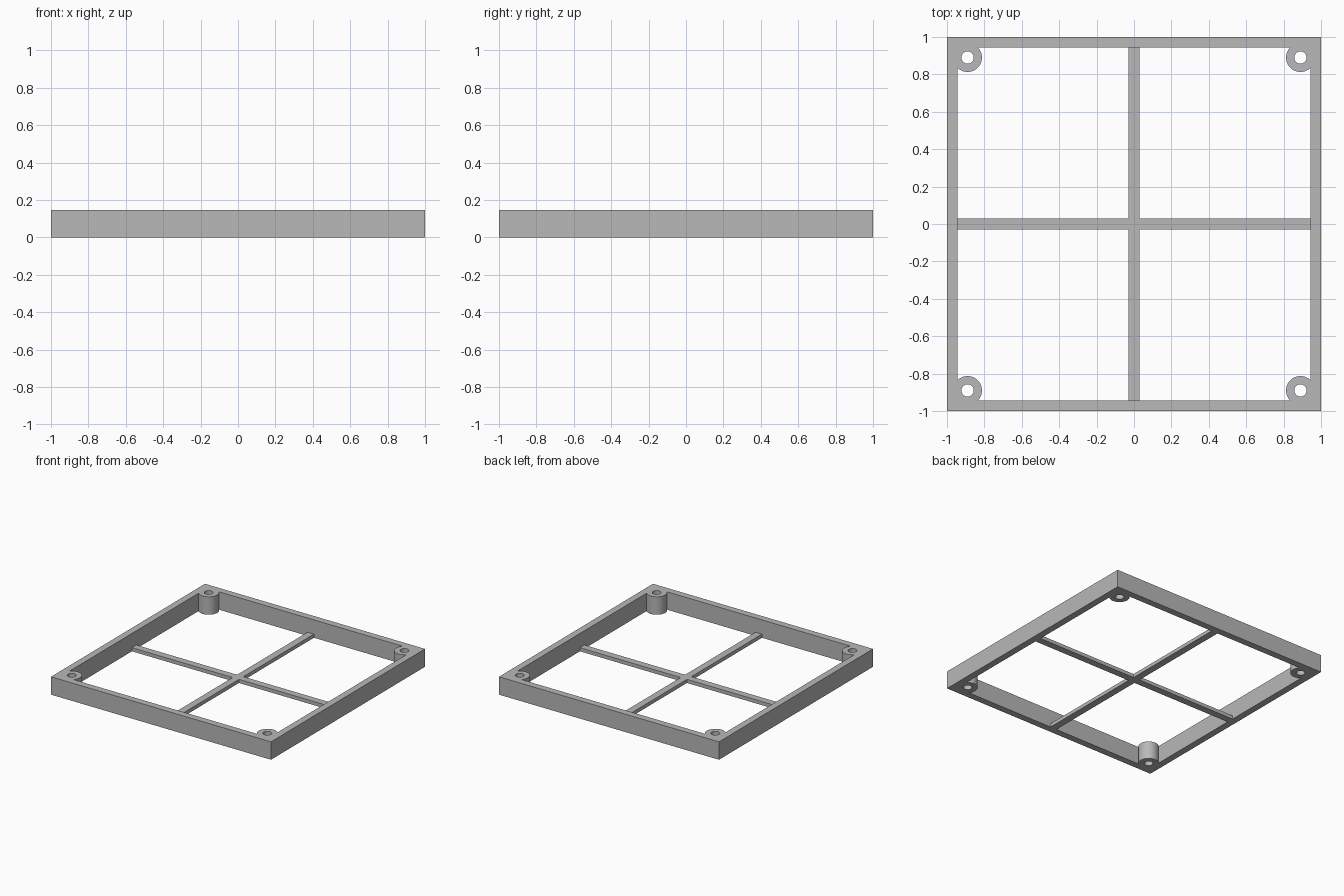
import bpy
import bmesh

cube = bpy.data.objects.get("Cube")
if cube:
    bpy.data.objects.remove(cube, do_unlink=True)

HEIGHT = 0.147
INNER = 0.944        # half width of the opening
BAR = 0.029          # half width of a cross bar
BAR_HEIGHT = 0.03
POST = 0.89          # post centre offset

grey = bpy.data.materials.new("plain grey")
grey.use_nodes = True
colour = (0.48, 0.48, 0.48, 1)
grey.diffuse_color = colour
grey.node_tree.nodes["Principled BSDF"].inputs["Base Color"].default_value = colour


def add_object(name, bm):
    mesh = bpy.data.meshes.new(name)
    bmesh.ops.recalc_face_normals(bm, faces=bm.faces)
    bm.to_mesh(mesh)
    bm.free()
    mesh.materials.append(grey)
    obj = bpy.data.objects.new(name, mesh)
    bpy.context.collection.objects.link(obj)
    return obj


def box(name, half_x, half_y, z0, z1):
    bm = bmesh.new()
    bmesh.ops.create_cube(bm, size=1)
    for v in bm.verts:
        v.co = (v.co.x * 2 * half_x, v.co.y * 2 * half_y, z1 if v.co.z > 0 else z0)
    return add_object(name, bm)


def cylinder(name, radius, x, y, z0, z1):
    bm = bmesh.new()
    bmesh.ops.create_cone(bm, cap_ends=True, segments=48, radius1=radius,
                          radius2=radius, depth=z1 - z0)
    bmesh.ops.translate(bm, vec=(x, y, (z0 + z1) / 2), verts=bm.verts)
    return add_object(name, bm)


def combine(target, other, operation):
    mod = target.modifiers.new(operation.lower(), "BOOLEAN")
    mod.operation = operation
    mod.solver = "EXACT"
    mod.object = other
    bpy.context.view_layer.objects.active = target
    bpy.ops.object.modifier_apply(modifier=mod.name)
    bpy.data.objects.remove(other, do_unlink=True)


# Square frame with an open middle
frame = box("frame", 1, 1, 0, HEIGHT)
combine(frame, box("opening", INNER, INNER, -0.1, HEIGHT + 0.1), "DIFFERENCE")

# Corner screw posts, each with a through hole
for sx in (-1, 1):
    for sy in (-1, 1):
        x, y = sx * POST, sy * POST
        combine(frame, cylinder("post", 0.077, x, y, 0, HEIGHT), "UNION")
        combine(frame, cylinder("hole", 0.033, x, y, -0.1, HEIGHT + 0.1), "DIFFERENCE")

# Thin cross bars, flush with the underside
cross = box("cross_bars", INNER, BAR, 0, BAR_HEIGHT)
combine(cross, box("bar", BAR, INNER, 0, BAR_HEIGHT), "UNION")

# Smooth the round posts, keep the edges sharp
bpy.ops.object.select_all(action="DESELECT")
frame.select_set(True)
bpy.context.view_layer.objects.active = frame
bpy.ops.object.shade_smooth_by_angle()
